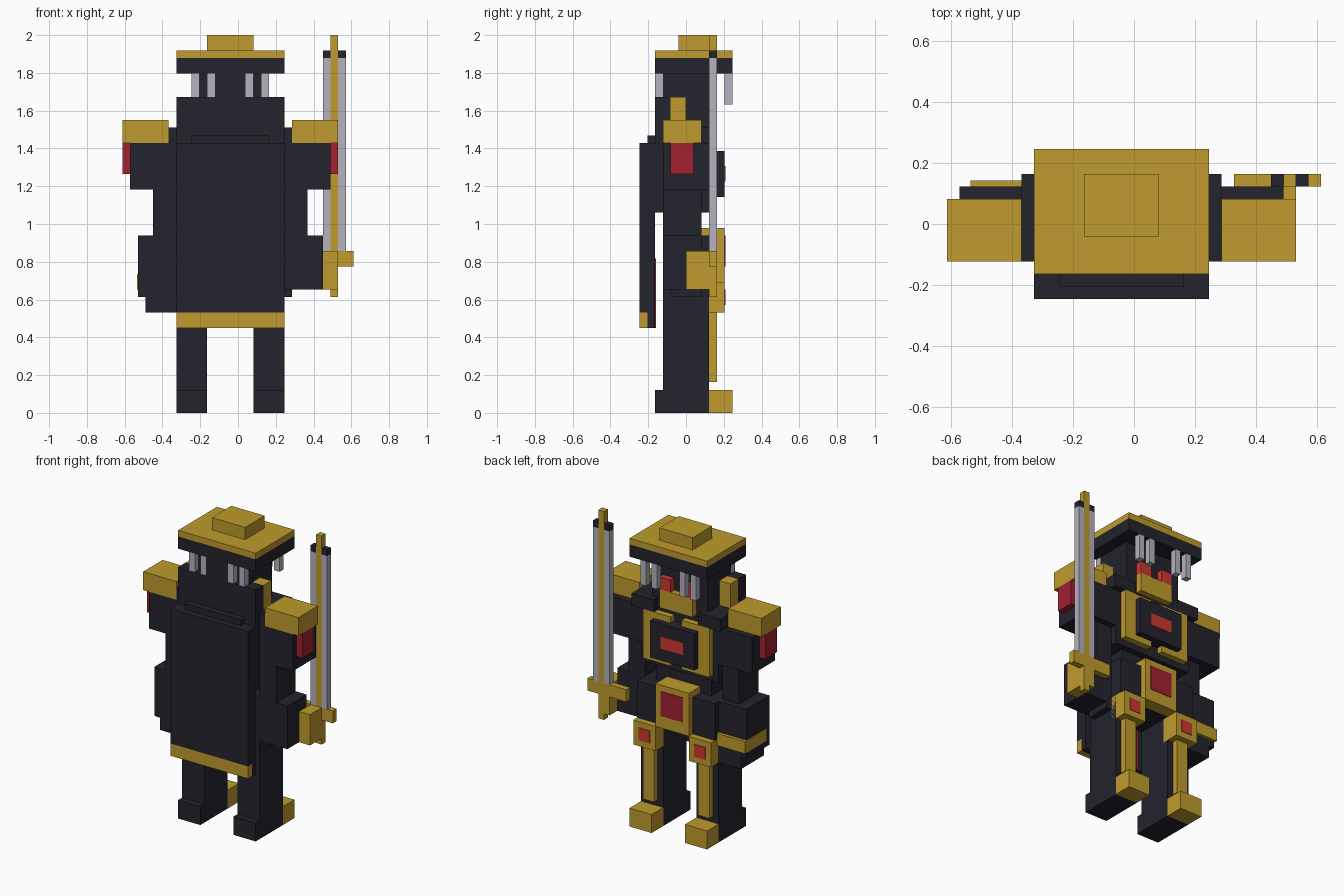
import bpy
import bmesh
from mathutils import Vector

if "Cube" in bpy.data.objects:
    bpy.data.objects.remove(bpy.data.objects["Cube"])

U = 2 / 49          # one block
MID = -1            # body centre line, in blocks


def material(name, rgb):
    m = bpy.data.materials.new(name)
    m.use_nodes = True
    color = (*rgb, 1)
    m.diffuse_color = color
    bsdf = next(n for n in m.node_tree.nodes if n.type == 'BSDF_PRINCIPLED')
    bsdf.inputs["Base Color"].default_value = color
    return m


DARK = material("charcoal", (.017, .017, .026))
GOLD = material("gold", (.52, .33, .026))
DEEP = material("deep_red", (.36, .015, .03))
RED = material("bright_red", (.62, .04, .03))
STEEL = material("pale_steel", (.46, .45, .51))


def box(name, mat, x, y, z):
    """Block spanning the x, y and z ranges, given in blocks."""
    lo, hi = (Vector(c) * U for c in zip(x, y, z))
    bm = bmesh.new()
    bmesh.ops.create_cube(bm, size=1)
    for v in bm.verts:
        v.co = [hi[i] if v.co[i] > 0 else lo[i] for i in range(3)]
    mesh = bpy.data.meshes.new(name)
    bm.to_mesh(mesh)
    bm.free()
    mesh.materials.append(mat)
    obj = bpy.data.objects.new(name, mesh)
    bpy.context.collection.objects.link(obj)


def pair(name, mat, x, y, z):
    """Block on the left side and its mirror across the body centre."""
    box("left_" + name, mat, x, y, z)
    box("right_" + name, mat, (2 * MID - x[1], 2 * MID - x[0]), y, z)


# Hat
box("hat_brim", DARK, (-8, 6), (-4, 6), (44, 46))
box("hat_plate", GOLD, (-8, 6), (-4, 6), (46, 47))
box("hat_crown", GOLD, (-4, 2), (-1, 4), (47, 49))

# Head, hanging strands and face
box("head", DARK, (-6, 4), (-3, 3), (35, 44))
box("head_spine", DARK, (-3, 1), (-4, -3), (36, 44))
for x in (1, 3):
    pair("rear_strand", STEEL, (x, x + 1), (-4, -3), (41, 44))
    pair("front_strand", STEEL, (x, x + 1), (5, 6), (40, 44))
pair("eye", RED, (0, 2), (3, 4), (39, 41))
box("chin_guard", GOLD, (-4, 2), (2, 4), (36, 39))
box("collar", DARK, (-8, 6), (-4, -2), (35, 41))
pair("neck_guard", GOLD, (4, 6), (-2, 0), (37, 41))

# Torso
box("torso", DARK, (-8, 6), (-4, 3), (26, 35))
pair("shoulder_block", DARK, (3, 7), (-3, 4), (35, 37))
pair("chest_panel", GOLD, (0, 5), (3, 4), (27, 35))
box("chest_plate", DARK, (-5, 3), (3, 5), (28, 34))
box("chest_gem", RED, (-3, 1), (5, 5.1), (30, 32))
box("waist", DARK, (-6, 4), (-3, 2), (23, 26))

# Hips and buckle
box("hips", DARK, (-8, 6), (-3, 3), (17, 23))
pair("hip_plate", DARK, (2, 6), (1, 4), (17, 23))
pair("hip_edge", DARK, (6, 7), (-2, 2), (15, 18))
box("buckle", GOLD, (-4, 2), (2, 5), (17, 24))
box("buckle_gem", DEEP, (-3, 1), (5, 5.1), (19, 23))

# Legs
pair("leg", DARK, (2, 6), (-3, 3), (3, 17))
pair("heel", DARK, (2, 6), (-4, 3), (0, 3))
pair("toe", GOLD, (2, 6), (3, 6), (0, 3))
pair("shin_guard", GOLD, (3, 5), (3, 4), (4, 13))
pair("thigh_guard", GOLD, (2, 6), (2, 5), (13, 17))
pair("thigh_gem", RED, (3, 5), (5, 5.1), (14, 16))

# Cape
box("cape_lining", DARK, (-8, 6), (-5, -4), (11, 35))
box("cape", DARK, (-8, 6), (-6, -5), (13, 35))
box("cape_hem", GOLD, (-8, 6), (-6, -5), (11, 13))
box("cape_lip", DARK, (-6, 4), (-5, -4), (35, 36))
box("cape_stripe", DEEP, (-4, 2), (-4, -3.9), (11, 20))

# Upper arms
pair("shoulder_pad", GOLD, (7, 13), (-3, 2), (35, 38))
pair("upper_arm", DARK, (6, 12), (-3, 3), (29, 35))
pair("arm_badge", DEEP, (12, 13), (-2, 1), (31, 35))
pair("elbow", DARK, (6, 9), (-3, 2), (23, 29))

# Forearms and hands
box("right_forearm", DARK, (-13, -8), (-3, 3), (15, 23))
box("right_hand", DARK, (-12, -8), (-3, 3), (13, 15))
box("right_cuff", GOLD, (-13.1, -8), (-2, 3.5), (16, 18))
box("left_forearm", DARK, (6, 11), (-3, 2), (16, 23))
box("left_fist", GOLD, (11, 13), (0, 4), (16, 21))

# Sword
box("sword_guard", GOLD, (8, 15), (3, 4), (19, 21))
box("sword_core", GOLD, (12, 13), (3, 4), (15, 49))
for x in (11, 13):
    box("sword_blade", STEEL, (x, x + 1), (3, 4), (21, 46))
    box("sword_tip", DARK, (x, x + 1), (3, 4), (46, 47))
